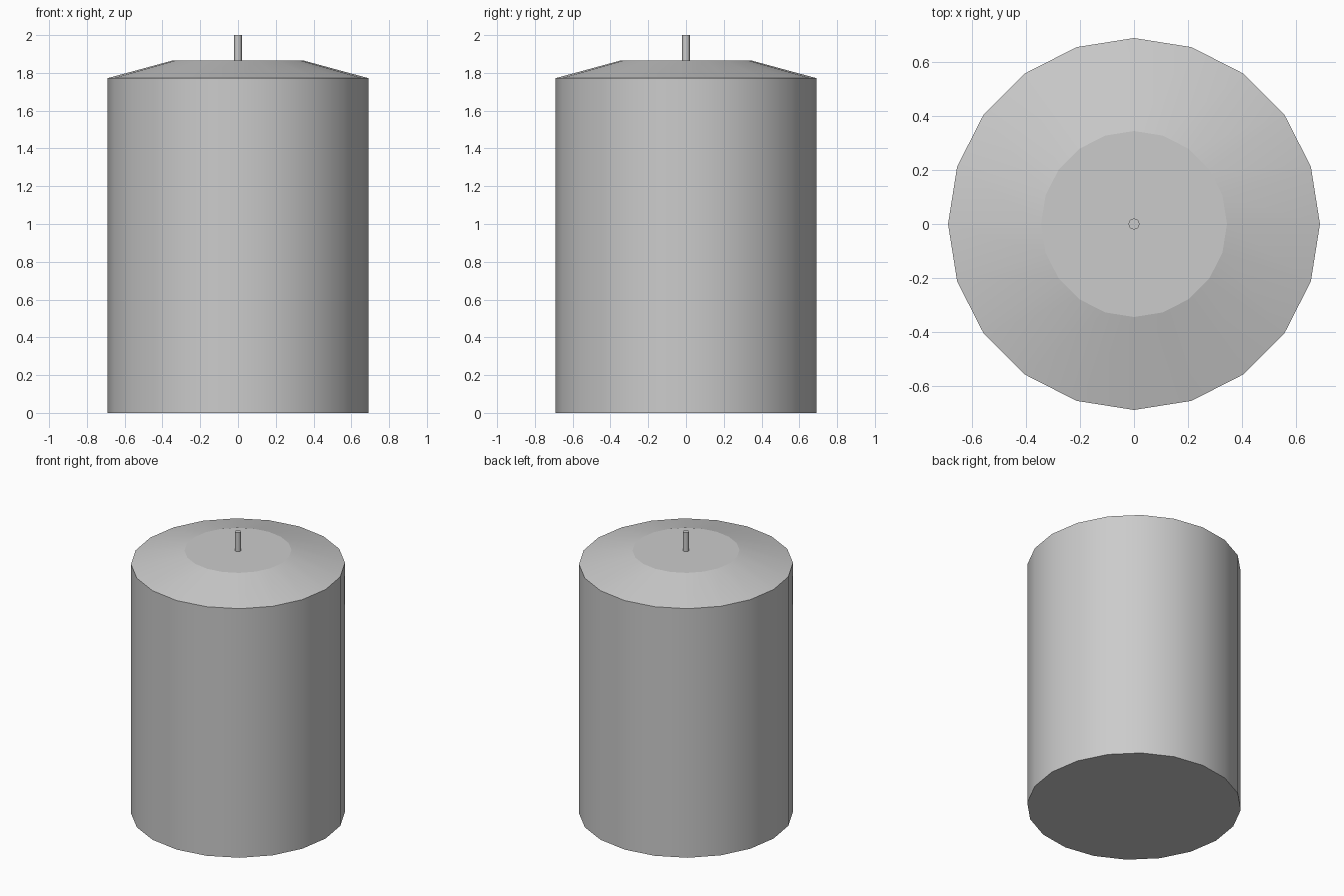
import bpy, bmesh
from math import cos, sin, tau

if "Cube" in bpy.data.objects:
    bpy.data.objects.remove(bpy.data.objects["Cube"])


def lathe(name, profile, sides=20):
    """Closed solid from stacked rings of (radius, z); side walls smooth, rings sharp."""
    bm = bmesh.new()
    rings = [[bm.verts.new((r * cos(tau * i / sides), r * sin(tau * i / sides), z))
              for i in range(sides)] for r, z in profile]
    bm.faces.new(rings[0][::-1])
    bm.faces.new(rings[-1])
    for low, high in zip(rings, rings[1:]):
        for i in range(sides):
            j = (i + 1) % sides
            face = bm.faces.new((low[i], low[j], high[j], high[i]))
            face.smooth = True
    for edge in bm.edges:
        a, b = edge.verts
        edge.smooth = abs(a.co.z - b.co.z) > 1e-5
    mesh = bpy.data.meshes.new(name)
    bm.to_mesh(mesh)
    bm.free()
    obj = bpy.data.objects.new(name, mesh)
    bpy.context.collection.objects.link(obj)
    return obj


# Wax body with sloped shoulder and flat top
lathe("candle_body", [(0.69, 0), (0.69, 1.772), (0.345, 1.866)])

# Wick
lathe("wick", [(0.02, 1.866), (0.02, 2.0)])
